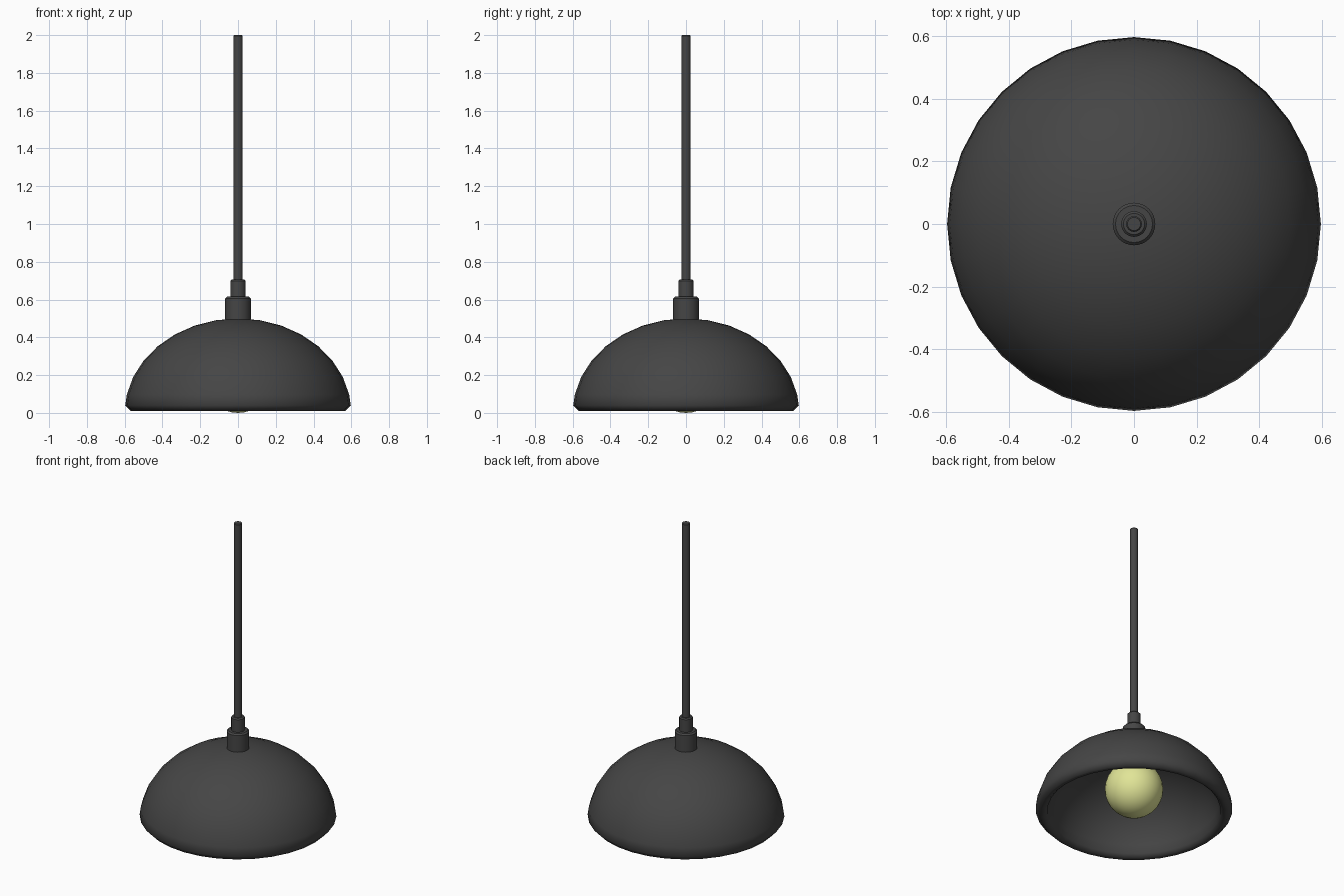
import bpy, bmesh
from math import sin, cos, pi

if "Cube" in bpy.data.objects:
    bpy.data.objects.remove(bpy.data.objects["Cube"])

SIDES = 32


def material(name, rgb):
    m = bpy.data.materials.new(name)
    m.diffuse_color = (*rgb, 1.0)
    m.use_nodes = True
    m.node_tree.nodes["Principled BSDF"].inputs["Base Color"].default_value = m.diffuse_color
    return m


charcoal = material("charcoal", (0.06, 0.06, 0.06))
warm_yellow = material("warm_yellow", (0.75, 0.78, 0.31))


def lathe(name, profile, mat, angle):
    """Revolve (radius, z) points around the z axis."""
    bm = bmesh.new()
    rings = [[bm.verts.new((r * cos(2 * pi * i / SIDES), r * sin(2 * pi * i / SIDES), z))
              for i in range(SIDES)] if r > 0 else [bm.verts.new((0, 0, z))] * SIDES
             for r, z in profile]
    for a, b in zip(rings, rings[1:]):
        for i in range(SIDES):
            j = (i + 1) % SIDES
            corners = list(dict.fromkeys((a[i], a[j], b[j], b[i])))
            bm.faces.new(corners)
    bmesh.ops.recalc_face_normals(bm, faces=bm.faces)
    mesh = bpy.data.meshes.new(name)
    bm.to_mesh(mesh)
    bm.free()
    mesh.materials.append(mat)
    ob = bpy.data.objects.new(name, mesh)
    bpy.context.collection.objects.link(ob)
    bpy.ops.object.select_all(action='DESELECT')
    ob.select_set(True)
    bpy.context.view_layer.objects.active = ob
    bpy.ops.object.shade_smooth_by_angle(angle=angle)
    return ob


def rod(name, radius, z0, z1, bevel):
    """Closed cylinder with a chamfered top edge."""
    return lathe(name, [(0, z0), (radius, z0), (radius, z1 - bevel),
                        (radius - bevel, z1), (0, z1)], charcoal, 0.6)


def arc(radius, height, steps):
    """Quarter ellipse from the pole down."""
    return [(radius * sin(k * pi / 16), height * cos(k * pi / 16)) for k in range(steps)]


# Hollow dome shade with a chamfered rim
outer = arc(0.6, 0.5, 8)
inner = arc(0.525, 0.43, 8)
rim = [(0.597, 0.04), (0.57, 0.011), (0.545, 0.011), (0.525, 0.03)]
lathe("shade", outer + rim + inner[::-1], charcoal, 1.1)

# Bulb: sphere hanging from the socket
lathe("bulb", [(0.177 * sin(k * pi / 16), 0.178 + 0.178 * cos(k * pi / 16)) if 0 < k < 16
               else (0, 0.178 + (0.178 if k == 0 else -0.178)) for k in range(17)],
      warm_yellow, 1.1)

# Socket, strain relief and hanging cord
rod("socket", 0.068, 0.33, 0.615, 0.009)
rod("strain_relief", 0.041, 0.60, 0.706, 0.007)
rod("cord", 0.025, 0.69, 2.0, 0.004)
